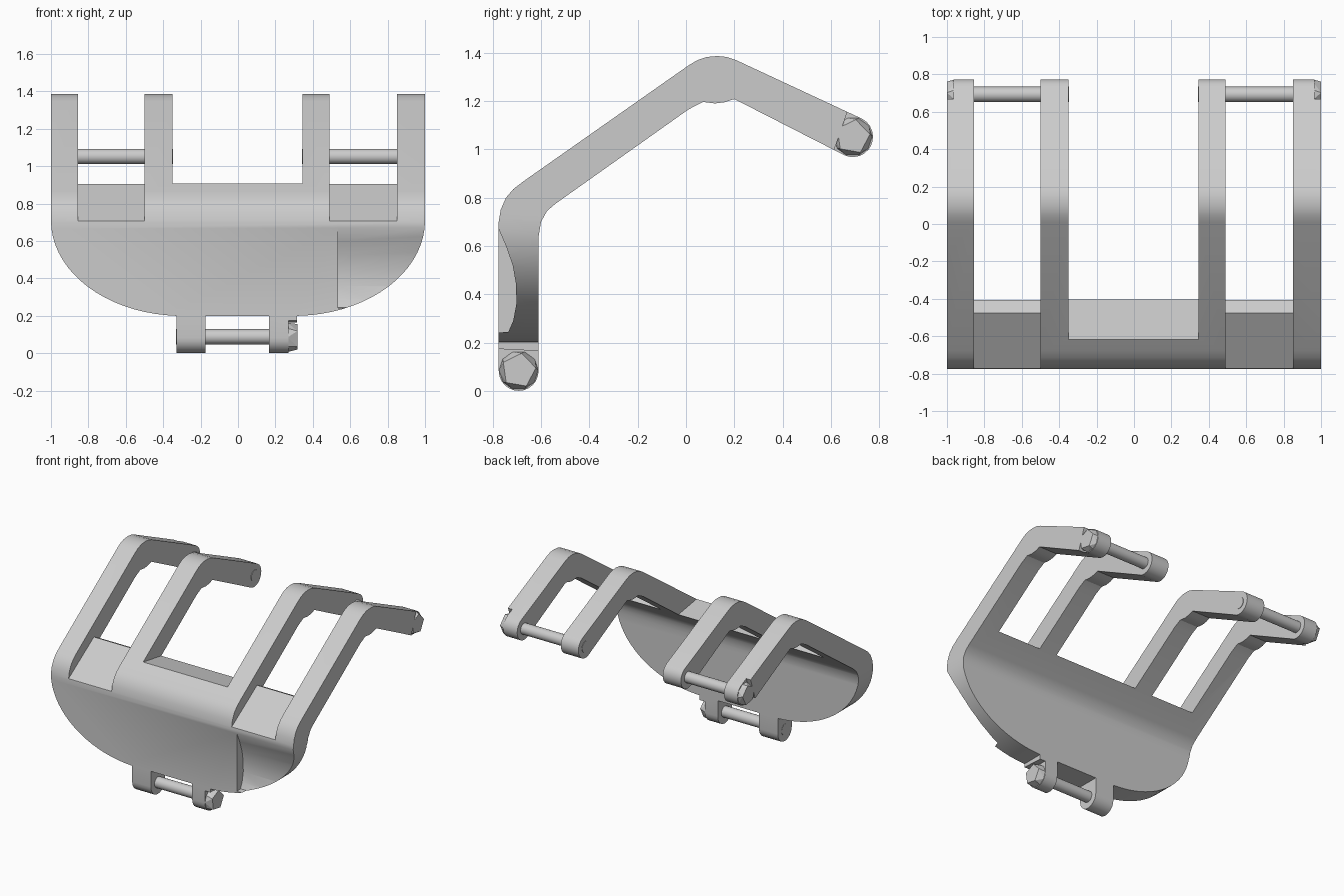
import bpy, bmesh, math

if "Cube" in bpy.data.objects:
    bpy.data.objects.remove(bpy.data.objects["Cube"])


def make_object(name, bm):
    bmesh.ops.recalc_face_normals(bm, faces=bm.faces[:])
    mesh = bpy.data.meshes.new(name)
    bm.to_mesh(mesh)
    bm.free()
    ob = bpy.data.objects.new(name, mesh)
    bpy.context.collection.objects.link(ob)
    return ob


def prism(name, pts, a, b, axis="x"):
    # extrude a (y,z) outline along x, or an (x,z) outline along y
    bm = bmesh.new()
    place = (lambda t, p: (t, p[0], p[1])) if axis == "x" else (lambda t, p: (p[0], t, p[1]))
    v0 = [bm.verts.new(place(a, p)) for p in pts]
    v1 = [bm.verts.new(place(b, p)) for p in pts]
    n = len(pts)
    bm.faces.new(v0)
    bm.faces.new(v1[::-1])
    for i in range(n):
        j = (i + 1) % n
        bm.faces.new((v0[i], v0[j], v1[j], v1[i]))
    return make_object(name, bm)


def arc(cx, cz, r, a0, a1, n, rz=None):
    rz = rz or r
    return [(cx + r * math.cos(math.radians(a0 + (a1 - a0) * i / n)),
             cz + rz * math.sin(math.radians(a0 + (a1 - a0) * i / n))) for i in range(n + 1)]


def smooth(ob, angle=30):
    bpy.ops.object.select_all(action="DESELECT")
    ob.select_set(True)
    bpy.context.view_layer.objects.active = ob
    bpy.ops.object.shade_smooth_by_angle(angle=math.radians(angle))


def boolean(ob, tool, op="DIFFERENCE"):
    tool.hide_render = True
    m = ob.modifiers.new("cut", "BOOLEAN")
    m.operation, m.solver, m.object = op, "EXACT", tool
    bpy.context.view_layer.objects.active = ob
    bpy.ops.object.modifier_apply(modifier=m.name)
    bpy.data.objects.remove(tool)


# bent band: side outline swept over the full width
outer = [(-.775, .70), (-.767, .75), (-.745, .80), (-.715, .835), (-.675, .866),
         (.01, 1.347), (.045, 1.368), (.085, 1.382), (.13, 1.386), (.17, 1.382), (.21, 1.368)]
tip = arc(.69, 1.052, .084, 62, -115, 12)
inner = [(.20, 1.208), (.16, 1.195), (.12, 1.19), (.07, 1.196), (.01, 1.165),
         (-.54, .775), (-.575, .745), (-.60, .70), (-.61, .64)]
foot = arc(-.6925, .083, .0825, 0, -180, 12)
body = prism("bracket_body", outer + tip + inner + foot, -1, 1)

# front silhouette: rounded shield with two lugs
left = arc(-.3, .71, .70, 180, 268, 18, .51)
right = arc(.3, .71, .70, 272, 360, 18, .51)
lugs = [(-.33, .2), (-.33, -.1), (-.175, -.1), (-.175, .2),
        (.165, .2), (.165, -.1), (.315, -.1), (.315, .2)]
left = [p for p in left if p[0] < -.335]
right = [p for p in right if p[0] > .32]
sil = [(-1, 1.6)] + left + lugs + right + [(1, 1.6)]
boolean(body, prism("silhouette", sil, -1.2, 1.2, "y"), "INTERSECT")

# openings that leave four arms
slot = [(-.66, .914), (-.39, .87), (-.33, .858), (.9, .75), (.9, 1.6), (-.66, 1.6)]
well = [(-.80, .691), (-.475, .905), (-.325, .83), (.9, .75), (.9, 1.6), (-.80, 1.6)]
boolean(body, prism("slot_cutter", slot, -.35, .345))
for a, b in ((-.855, -.5), (.49, .85)):
    boolean(body, prism("well_cutter", well, a, b))

# concave scoop in the right side of the shield
scoop = [(-.79, .67), (-.775, .67), (-.745, .60), (-.717, .52), (-.703, .44),
         (-.702, .36), (-.715, .29), (-.735, .245), (-.79, .24)]
boolean(body, prism("scoop_cutter", scoop, .535, 1.2))

# step the outer arm tips and right lug back for the faceted caps
tip_cut = [(.68, 1.19), (.60, .96), (.7, .9), (.9, .9), (.9, 1.2)]
boolean(body, prism("tip_cutter", tip_cut, .965, 1.2))
boolean(body, prism("tip_cutter", tip_cut, -1.2, -.965))
boolean(body, prism("lug_cutter", [(-.9, -.1), (-.5, -.1), (-.5, .16), (-.9, .18)], .27, 1.2))
smooth(body)


def faceted_cap(name, x0, x1, y, z):
    bm = bmesh.new()
    for x, r, n, start in ((x0, .082, 10, 0), (x1, .072, 5, 80)):
        for py, pz in arc(y, z, r, start, start + 360, n)[:-1]:
            bm.verts.new((x, py, pz))
    bmesh.ops.convex_hull(bm, input=bm.verts[:])
    return make_object(name, bm)


faceted_cap("arm_cap_right", .96, 1, .69, 1.052)
faceted_cap("arm_cap_left", -.96, -1, .69, 1.052)
faceted_cap("lug_cap", .265, .318, -.6925, .085)

# hinge pins
for name, a, b, y, z in (("pin_left", -.97, -.347, .693, 1.052),
                         ("pin_right", .342, .97, .693, 1.052),
                         ("pin_bottom", -.332, .28, -.6925, .088)):
    smooth(prism(name, arc(y, z, .041, 0, 360, 20)[:-1], a, b), 40)
